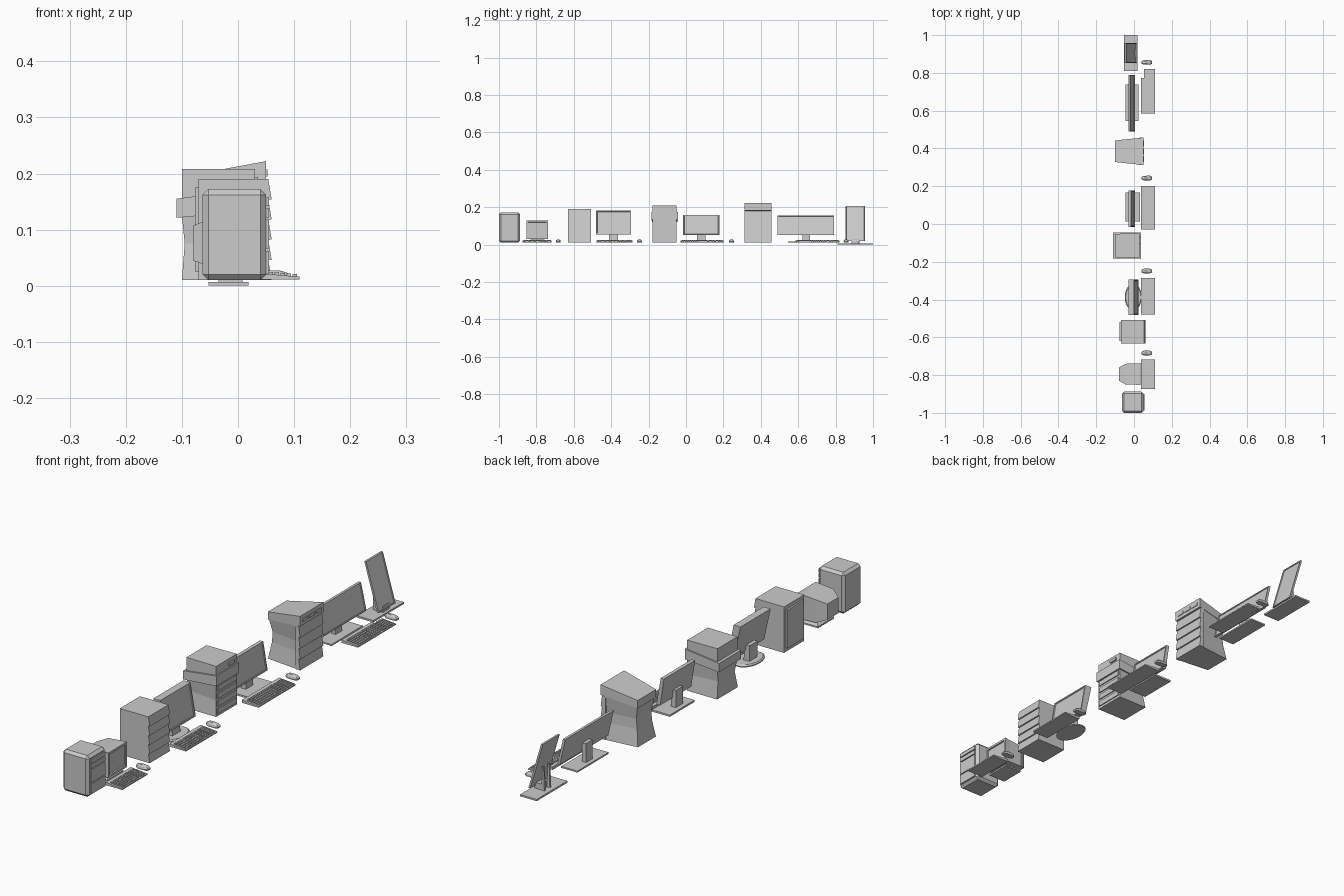
import bpy, bmesh, math

if "Cube" in bpy.data.objects:
    bpy.data.objects.remove(bpy.data.objects["Cube"])

def make(name, verts, faces):
    bm = bmesh.new()
    vs = [bm.verts.new(v) for v in verts]
    for f in faces:
        bm.faces.new([vs[i] for i in f])
    return finish(name, bm)

def finish(name, bm):
    bmesh.ops.recalc_face_normals(bm, faces=bm.faces[:])
    me = bpy.data.meshes.new(name)
    bm.to_mesh(me)
    bm.free()
    ob = bpy.data.objects.new(name, me)
    bpy.context.collection.objects.link(ob)
    return ob

def loft(name, rings):
    """Closed skin through rings with equal point counts."""
    n = len(rings[0])
    verts = [p for r in rings for p in r]
    faces = [list(range(n)), list(range(len(verts) - n, len(verts)))]
    for k in range(len(rings) - 1):
        for i in range(n):
            j = (i + 1) % n
            faces.append([k*n + i, k*n + j, k*n + n + j, k*n + n + i])
    return make(name, verts, faces)

def prism(name, xz, y0, y1):
    return loft(name, [[(x, y, z) for x, z in xz] for y in (y0, y1)])

def box(name, x0, x1, y0, y1, z0, z1):
    return prism(name, [(x0, z0), (x1, z0), (x1, z1), (x0, z1)], y0, y1)

def level(yc, xb, xf, wb, wf, zb, zf):
    """Four-sided ring: back and front x, half widths and heights."""
    return [(xb, yc - wb, zb), (xf, yc - wf, zf), (xf, yc + wf, zf), (xb, yc + wb, zb)]

def inset_front(ob, margin, depth):
    """Recess the face pointing most towards +x."""
    bm = bmesh.new()
    bm.from_mesh(ob.data)
    bm.normal_update()
    f = max(bm.faces, key=lambda f: f.normal.x * f.calc_area())
    n = f.normal.copy()
    bmesh.ops.inset_region(bm, faces=[f], thickness=margin)
    r = bmesh.ops.inset_region(bm, faces=[f], thickness=0.0015)
    bmesh.ops.translate(bm, verts=f.verts[:], vec=-n * depth)
    bm.to_mesh(ob.data)
    bm.free()

def bays(name, xb, xf, y0, y1, z0, z1, n):
    """Stepped drive bay front, each step leaning out at its lower edge."""
    h = (z1 - z0) / n
    pts = [(xb, z1), (xb, z0)]
    for i in range(n):
        pts += [(xf, z0 + i*h), (xf - 0.006, z0 + (i + 1)*h)]
    prism(name, pts, y0, y1)

# ---- Tower 1: chamfered case with drive panels
t = box("chamfered_tower", -0.063, 0.05, -1, -0.888, 0.01, 0.172)
m = t.modifiers.new("chamfer", 'BEVEL')
m.width, m.segments = 0.01, 1
for z0, z1 in ((0.022, 0.062), (0.066, 0.118), (0.122, 0.138), (0.142, 0.157)):
    box("chamfered_tower_panel", 0.048, 0.055, -0.988, -0.9, z0, z1)

# ---- Tube monitor
def xring(x, w, z0, z1):
    return [(x, -0.795 - w, z0), (x, -0.795 + w, z0), (x, -0.795 + w, z1), (x, -0.795 - w, z1)]
tube = loft("tube_monitor", [xring(-0.08, 0.034, 0.045, 0.107), xring(-0.045, 0.055, 0.032, 0.122),
                             xring(0.01, 0.056, 0.03, 0.127), xring(0.035, 0.058, 0.029, 0.128)])
inset_front(tube, 0.012, 0.005)
loft("tube_monitor_foot", [level(-0.795, -0.05, 0.025, 0.05, 0.05, 0.01, 0.01),
                           level(-0.795, -0.05, 0.025, 0.05, 0.05, 0.016, 0.016),
                           level(-0.795, -0.03, 0.01, 0.028, 0.028, 0.033, 0.033)])

# ---- Tower 2: stepped bays and raised back plate
box("stepped_tower", -0.07, 0.045, -0.632, -0.507, 0.01, 0.19)
bays("stepped_tower_bays", 0.04, 0.06, -0.632, -0.507, 0.01, 0.19, 5)
box("stepped_tower_back_plate", -0.077, -0.07, -0.62, -0.519, 0.025, 0.175)

# ---- Tower 3: pinched body, wrap-around band, top block
yc = -0.114
loft("banded_tower_body", [level(yc, -0.1, 0.03, 0.064, 0.064, 0.01, 0.01),
                           level(yc, -0.095, 0.03, 0.052, 0.064, 0.075, 0.075),
                           level(yc, -0.1, 0.03, 0.062, 0.064, 0.125, 0.145)])
loft("banded_tower_band", [level(yc, -0.11, 0.036, 0.068, 0.07, 0.121, 0.134),
                           level(yc, -0.11, 0.036, 0.068, 0.07, 0.155, 0.174)])
loft("banded_tower_top", [level(yc, -0.1, 0.03, 0.062, 0.064, 0.15, 0.17),
                          level(yc, -0.1, 0.03, 0.062, 0.064, 0.208, 0.208)])
for z in (0.03, 0.06, 0.09, 0.12):
    box("banded_tower_front_rib", 0.028, 0.034, yc - 0.058, yc + 0.058, z - 0.01, z + 0.01)
box("banded_tower_button", 0.028, 0.036, yc + 0.01, yc + 0.045, 0.183, 0.194)

# ---- Tower 4: pinched body, stepped front, sloped overhanging top
yc = 0.385
loft("sloped_tower_body", [level(yc, -0.1, 0.035, 0.056, 0.07, 0.01, 0.01),
                           level(yc, -0.09, 0.035, 0.046, 0.064, 0.075, 0.075),
                           level(yc, -0.087, 0.035, 0.046, 0.064, 0.115, 0.115),
                           level(yc, -0.097, 0.035, 0.055, 0.07, 0.165, 0.18)])
bays("sloped_tower_bays", 0.03, 0.05, yc - 0.072, yc + 0.072, 0.01, 0.18, 4)
loft("sloped_tower_top", [level(yc, -0.1, 0.05, 0.057, 0.073, 0.163, 0.182),
                          level(yc, -0.1, 0.05, 0.057, 0.073, 0.194, 0.222)])
for k in (-1, 0, 1):
    y = yc + k * 0.042
    box("sloped_tower_slot", 0.048, 0.053, y - 0.016, y + 0.016, 0.195, 0.207)

# ---- Flat monitors: tilted panel, neck and foot
def panel(name, y0, y1, z0, z1, xb, xt, tb, tt, margin):
    p = prism(name, [(xb, z0), (xt, z1), (xt - tt, z1), (xb - tb, z0)], y0, y1)
    inset_front(p, margin, 0.003)

panel("monitor_2_screen", -0.481, -0.294, 0.055, 0.182, 0.023, 0.0, 0.025, 0.03, 0.008)
prism("monitor_2_neck", [(-0.02, 0.012), (0.005, 0.012), (0.0, 0.08), (-0.022, 0.08)], -0.412, -0.363)
loft("monitor_2_foot", [[(-0.004 + r * 0.045 * math.cos(a), -0.387 + r * 0.07 * math.sin(a), z)
                         for a in [i * math.tau / 24 for i in range(24)]]
                        for r, z in ((1, 0.01), (1, 0.014), (0.9, 0.018))])

panel("monitor_3_screen", -0.015, 0.178, 0.05, 0.158, 0.004, -0.015, 0.016, 0.014, 0.007)
box("monitor_3_neck", -0.028, -0.008, 0.06, 0.103, 0.012, 0.085)
box("monitor_3_foot", -0.046, 0.033, 0.012, 0.166, 0.01, 0.017)

panel("monitor_4_screen", 0.49, 0.79, 0.05, 0.155, 0.004, -0.02, 0.01, 0.01, 0.005)
box("monitor_4_neck", -0.03, -0.012, 0.622, 0.662, 0.012, 0.09)
box("monitor_4_foot", -0.046, 0.024, 0.545, 0.738, 0.01, 0.016)

# ---- Upright tablet screen on a plate with two prop legs
panel("upright_screen", 0.853, 0.957, 0.018, 0.205, 0.013, -0.042, 0.008, 0.008, 0.005)
box("upright_screen_foot", -0.053, 0.019, 0.81, 1.0, 0.0, 0.007)
for y in (0.885, 0.919):
    prism("upright_screen_leg", [(-0.035, 0.006), (-0.022, 0.006), (-0.026, 0.1), (-0.032, 0.1)], y, y + 0.008)
box("upright_screen_neck", -0.022, 0.008, 0.885, 0.925, 0.006, 0.03)

# ---- Keyboards: wedge slab with blocks of keys
def top_z(x):
    return 0.022 - 0.006 * (x - 0.04) / 0.07

def wedge(name, x0, y0, y1):
    prism(name, [(x0, 0.011), (0.11, 0.011), (0.11, top_z(0.11)), (x0, top_z(x0))], y0, y1)

def keyboard(name, y0, y1, x0, blocks):
    """blocks: start fraction, end fraction, columns."""
    wedge(name, x0, y0, y1)
    w = y1 - y0
    bm = bmesh.new()
    for a, b, cols in blocks:
        for r in range(5):
            for c in range(cols):
                ky = y0 + w * (a + (b - a) * (c + 0.5) / cols)
                kx = 0.058 + r * 0.0108
                g = bmesh.ops.create_cube(bm, size=1)
                bmesh.ops.scale(bm, verts=g["verts"], vec=(0.0085, w * (b - a) / cols * 0.8, 0.006))
                bmesh.ops.translate(bm, verts=g["verts"], vec=(kx, ky, top_z(kx) + 0.001))
    finish(name + "_keys", bm)

full = [(0.03, 0.63, 13), (0.66, 0.78, 3), (0.81, 0.97, 4)]
keyboard("keyboard_1", -0.874, -0.718, 0.038, [(0.04, 0.72, 12), (0.76, 0.96, 4)])
keyboard("keyboard_2", -0.479, -0.285, 0.038, full)
keyboard("keyboard_3", -0.03, 0.2, 0.038, full)
keyboard("keyboard_4", 0.586, 0.82, 0.052, full)
wedge("keyboard_4_rear_shelf", 0.038, 0.586, 0.772)

# ---- Mice: low faceted shells
for i, y in enumerate((-0.683, -0.249, 0.243, 0.856)):
    rings = []
    for s, dx, z in ((0.95, 0, 0.011), (1, 0, 0.017), (0.85, -0.002, 0.023), (0.45, -0.004, 0.027)):
        rings.append([(0.067 + dx + s * px, y + s * py, z) for px, py in
                      ((-0.027, -0.006), (-0.016, -0.012), (0.016, -0.013), (0.027, -0.008),
                       (0.027, 0.008), (0.016, 0.013), (-0.016, 0.012), (-0.027, 0.006))])
    loft(f"mouse_{i + 1}", rings)
